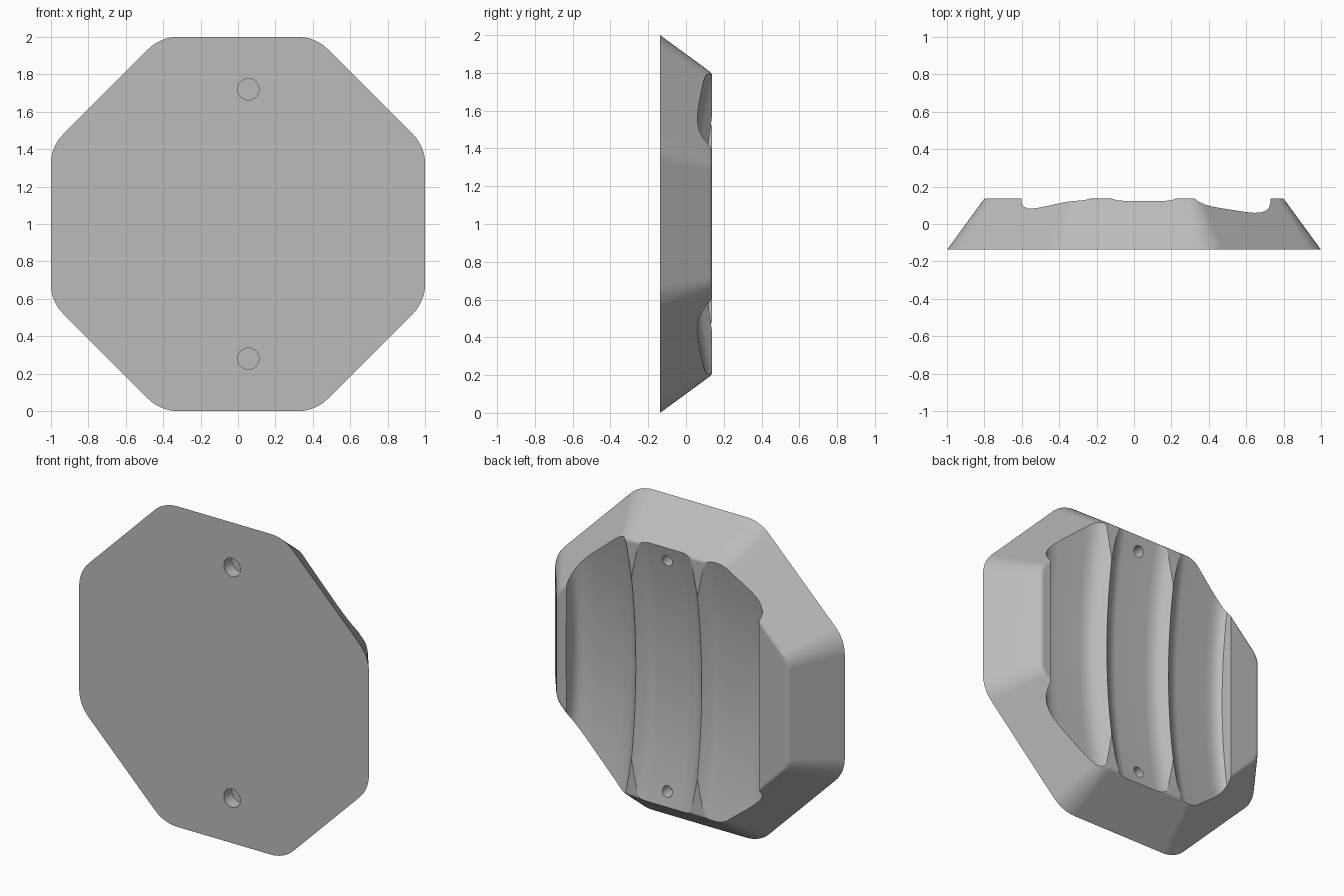
import bpy, bmesh
from math import pi, sin, cos, tan, radians
from mathutils import Vector

cube = bpy.data.objects.get("Cube")
if cube:
    bpy.data.objects.remove(cube, do_unlink=True)

FRONT, BACK = -0.1375, 0.1375

grey = bpy.data.materials.new("plain grey")
grey.use_nodes = True
grey.diffuse_color = (0.5, 0.5, 0.5, 1)
grey.node_tree.nodes["Principled BSDF"].inputs["Base Color"].default_value = (0.5, 0.5, 0.5, 1)


def make(name, bm):
    bmesh.ops.recalc_face_normals(bm, faces=bm.faces)
    mesh = bpy.data.meshes.new(name)
    bm.to_mesh(mesh)
    bm.free()
    mesh.materials.append(grey)
    ob = bpy.data.objects.new(name, mesh)
    bpy.context.scene.collection.objects.link(ob)
    return ob


def loft(bm, rings):
    """Skin closed rings of vertices and cap both ends."""
    rings = [[bm.verts.new(p) for p in ring] for ring in rings]
    n = len(rings[0])
    for a, b in zip(rings, rings[1:]):
        for i in range(n):
            j = (i + 1) % n
            bm.faces.new((a[i], a[j], b[j], b[i]))
    bm.faces.new(rings[0])
    bm.faces.new(rings[-1])


def octagon(apothem, radius, y, steps=8):
    """Octagon outline with rounded corners."""
    pts = []
    centre = (apothem - radius) / cos(pi / 8)
    for k in range(8):
        mid = pi / 8 + k * pi / 4
        for s in range(steps + 1):
            a = mid + (s / steps - 0.5) * pi / 4
            pts.append((centre * cos(mid) + radius * cos(a), y,
                        1 + centre * sin(mid) + radius * sin(a)))
    return pts


# Tapered octagonal body with a softened back rim
bm = bmesh.new()
loft(bm, [octagon(1, 0.22, FRONT), octagon(0.812, 0.12, BACK - 0.018),
          octagon(0.803, 0.115, BACK - 0.007), octagon(0.793, 0.11, BACK - 0.001),
          octagon(0.782, 0.105, BACK)])
body = make("octagonal_body", bm)

# Groove profile (x, y) as it meets the upper and lower rim
profile = [
    (-0.605, 0.4), (-0.6, 0.145), (-0.588, 0.13), (-0.567, 0.118), (-0.54, 0.112),
    (-0.5, 0.112), (-0.4, 0.119), (-0.28, 0.124), (-0.245, 0.131), (-0.215, 0.146),
    (-0.175, 0.18),
    (-0.135, 0.146), (-0.11, 0.132), (-0.08, 0.124), (-0.05, 0.122), (0.17, 0.122),
    (0.21, 0.129), (0.24, 0.146), (0.28, 0.18),
    (0.318, 0.142), (0.345, 0.12), (0.38, 0.107), (0.42, 0.102), (0.6, 0.1),
    (0.645, 0.102), (0.68, 0.11), (0.707, 0.125), (0.722, 0.145), (0.73, 0.175), (0.732, 0.4)]

# Sweep the profile along a shallow concave arc
bm = bmesh.new()
rings = []
for i in range(49):
    dz = -0.95 + 1.9 * i / 48
    sag = 0.085 * (1 - (dz / 0.8) ** 2)
    ring = [(x, y - sag if y < 0.3 else y, 1 + dz) for x, y in profile]
    rings.append(ring)
loft(bm, rings)
cutters = [make("groove_cutter", bm)]


# Blind round holes: wide ones in the front, narrow ones in the grooves
def drill(name, z, radius, y0, y1):
    bm = bmesh.new()
    loft(bm, [[(0.055 + radius * cos(a * pi / 16), y, z + radius * sin(a * pi / 16))
               for a in range(32)] for y in (y0, y1)])
    cutters.append(make(name, bm))


for z in (0.28, 1.72):
    drill("front_hole_cutter", z, 0.057, FRONT - 0.1, FRONT + 0.08)
    drill("back_hole_cutter", z, 0.034, 0.03, BACK + 0.1)

bpy.context.view_layer.objects.active = body
body.select_set(True)
for cutter in cutters:
    cutter.hide_render = True
    mod = body.modifiers.new("cut", 'BOOLEAN')
    mod.operation = 'DIFFERENCE'
    mod.solver = 'EXACT'
    mod.object = cutter
    bpy.ops.object.modifier_apply(modifier=mod.name)
    bpy.data.objects.remove(cutter, do_unlink=True)

for ob in bpy.context.selected_objects:
    ob.select_set(ob == body)
bpy.ops.object.shade_smooth_by_angle(angle=radians(30))
weighted = body.modifiers.new("even_shading", 'WEIGHTED_NORMAL')
weighted.keep_sharp = True
